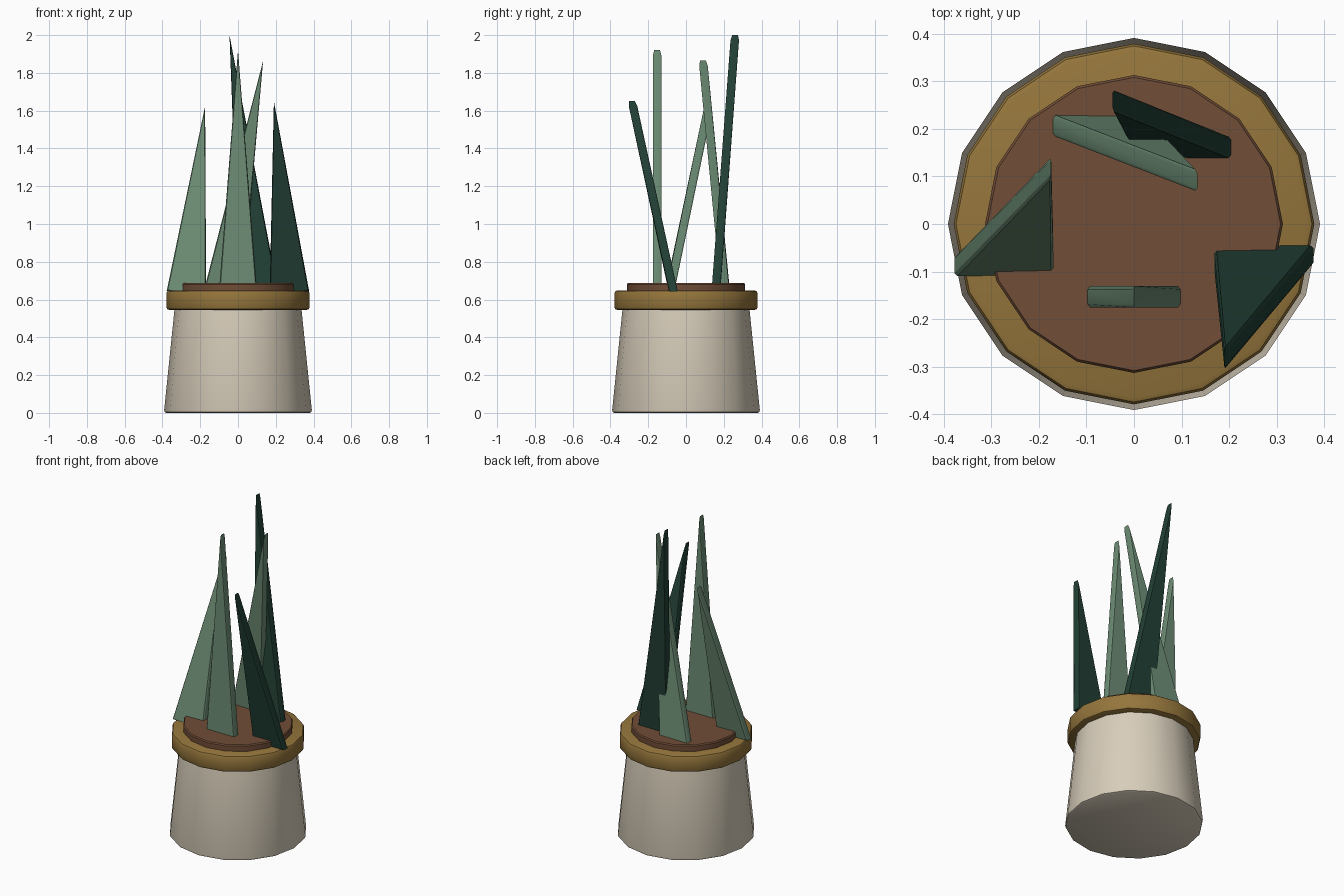
import bpy, math
from mathutils import Vector

if "Cube" in bpy.data.objects:
    bpy.data.objects.remove(bpy.data.objects["Cube"])

SIDES = 16


def material(name, rgb):
    m = bpy.data.materials.new(name)
    m.diffuse_color = (*rgb, 1)
    m.use_nodes = True
    m.node_tree.nodes["Principled BSDF"].inputs["Base Color"].default_value = m.diffuse_color
    return m


CREAM = material("cream ceramic", (0.68, 0.61, 0.49))
GOLD = material("ochre rim", (0.30, 0.18, 0.045))
SOIL = material("brown soil", (0.165, 0.075, 0.038))
LIGHT = material("light green", (0.155, 0.27, 0.18))
DARK = material("dark green", (0.016, 0.052, 0.036))


def finish(name, verts, faces, mat, angle):
    mesh = bpy.data.meshes.new(name)
    mesh.from_pydata(verts, [], faces)
    mesh.materials.append(mat)
    ob = bpy.data.objects.new(name, mesh)
    bpy.context.collection.objects.link(ob)
    bpy.ops.object.select_all(action='DESELECT')
    ob.select_set(True)
    bpy.context.view_layer.objects.active = ob
    bpy.ops.object.shade_smooth_by_angle(angle=math.radians(angle))
    return ob


def loft(loops):
    """Join equal loops into a closed skin with end caps."""
    n = len(loops[0])
    verts = [v for loop in loops for v in loop]
    faces = [(k * n + i, k * n + (i + 1) % n, (k + 1) * n + (i + 1) % n, (k + 1) * n + i)
             for k in range(len(loops) - 1) for i in range(n)]
    faces.append(tuple(reversed(range(n))))
    faces.append(tuple(range(len(verts) - n, len(verts))))
    return verts, faces


def lathe(name, profile, mat):
    loops = [[(r * math.cos(math.tau * i / SIDES), r * math.sin(math.tau * i / SIDES), z)
              for i in range(SIDES)] for r, z in profile]
    return finish(name, *loft(loops), mat, 35)


def blade(name, base, tip, mat, width=0.21, thick=0.045):
    """Pointed leaf plate with softened face borders, leaning from base to tip."""
    base, tip = Vector(base), Vector(tip)
    up = (tip - base).normalized()
    side = Vector((up.z, 0, -up.x)).normalized()
    normal = Vector((0, 1, 0))
    h = width / 2
    full = [base - side * h, base + side * h, tip]
    inner = [base - side * (h - 0.006) + up * 0.006,
             base + side * (h - 0.006) + up * 0.006, tip - up * 0.028]
    t, b = thick / 2, 0.007
    loops = [[p + normal * y for p in tri]
             for tri, y in ((inner, -t), (full, -t + b), (full, t - b), (inner, t))]
    return finish(name, *loft(loops), mat, 30)


# Tapered pot
lathe("pot", [(0.38, 0), (0.388, 0.004), (0.391, 0.014), (0.335, 0.56)], CREAM)
# Rim band
lathe("rim", [(0.364, 0.545), (0.374, 0.549), (0.379, 0.559),
              (0.379, 0.634), (0.374, 0.644), (0.364, 0.648)], GOLD)
# Soil disc
lathe("soil", [(0.31, 0.62), (0.313, 0.645), (0.313, 0.68), (0.308, 0.687)], SOIL)

# Leaves
blade("front_leaf", (0, -0.153, 0.62), (0, -0.153, 1.92), LIGHT, 0.205)
blade("left_leaf", (-0.273, -0.088, 0.635), (-0.174, 0.12, 1.625), LIGHT)
blade("middle_leaf", (-0.082, 0.212, 0.61), (0.133, 0.09, 1.865), LIGHT)
blade("back_leaf", (0.112, 0.156, 0.61), (-0.045, 0.26, 2.0), DARK)
blade("right_leaf", (0.272, -0.066, 0.635), (0.19, -0.286, 1.65), DARK)
